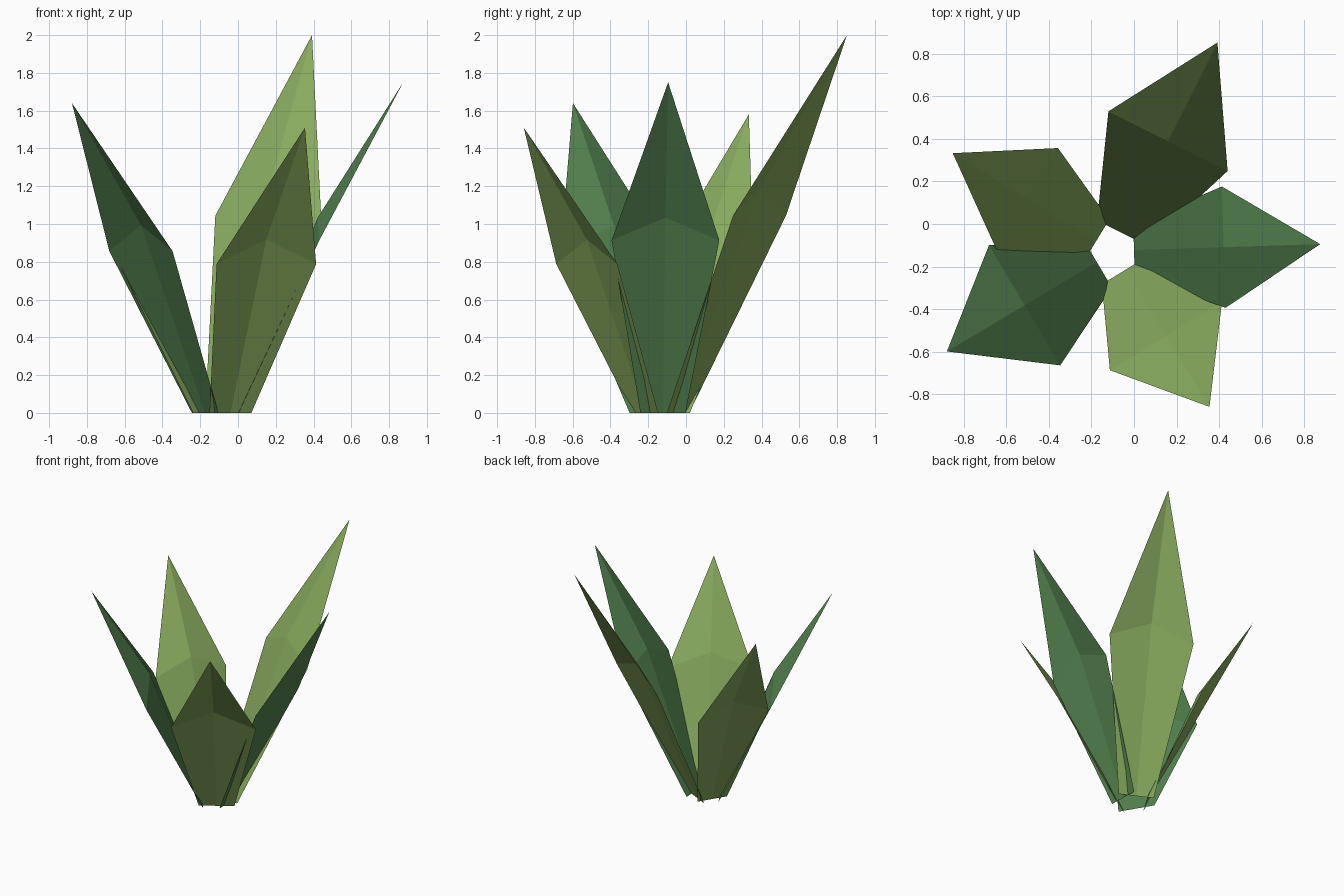
import bpy, bmesh
from math import radians, cos, sin
from mathutils import Vector

if "Cube" in bpy.data.objects:
    bpy.data.objects.remove(bpy.data.objects["Cube"])


def material(name, rgb):
    m = bpy.data.materials.new(name)
    m.diffuse_color = (*rgb, 1)
    m.use_nodes = True
    m.node_tree.nodes["Principled BSDF"].inputs["Base Color"].default_value = m.diffuse_color
    return m


LIGHT = material("light_green", (0.24, 0.40, 0.11))
DEEP = material("deep_green", (0.09, 0.23, 0.08))


def leaf(name, root, angle, height, half_width, mat):
    """Single-sheet blade: flat root, raised midrib at the widest point, pointed tip."""
    a = radians(angle)
    out, side = Vector((cos(a), sin(a), 0)), Vector((-sin(a), cos(a), 0))
    origin = Vector((*root, 0))
    bm = bmesh.new()

    def vert(reach, across, z):
        return bm.verts.new(origin + out * reach + side * across + Vector((0, 0, z)))

    w, rib = half_width, 0.42 * half_width
    base = [vert(0, s * rib, 0) for s in (-1, 0, 1)]
    mid = [vert(0.241 * height, s * w, 0.522 * height + (0 if s else rib))
           for s in (-1, 0, 1)]
    tip = vert(0.5 * height, 0, height)
    for i in (0, 1):
        bm.faces.new((base[i + 1], base[i], mid[i], mid[i + 1]))
        bm.faces.new((mid[i + 1], mid[i], tip))
    me = bpy.data.meshes.new(name)
    bm.to_mesh(me)
    bm.free()
    me.materials.append(mat)
    bpy.context.collection.objects.link(bpy.data.objects.new(name, me))


# Five leaves fanned around a small pentagonal root
leaf("leaf_right", (0.0, -0.122), 1.8, 1.75, 0.285, DEEP)
leaf("leaf_back", (-0.056, -0.042), 63.4, 2.0, 0.313, LIGHT)
leaf("leaf_back_left", (-0.177, -0.079), 148.6, 1.58, 0.278, LIGHT)
leaf("leaf_front_left", (-0.174, -0.18), 210.7, 1.64, 0.328, DEEP)
leaf("leaf_front", (-0.04, -0.215), -58.5, 1.51, 0.309, LIGHT)
